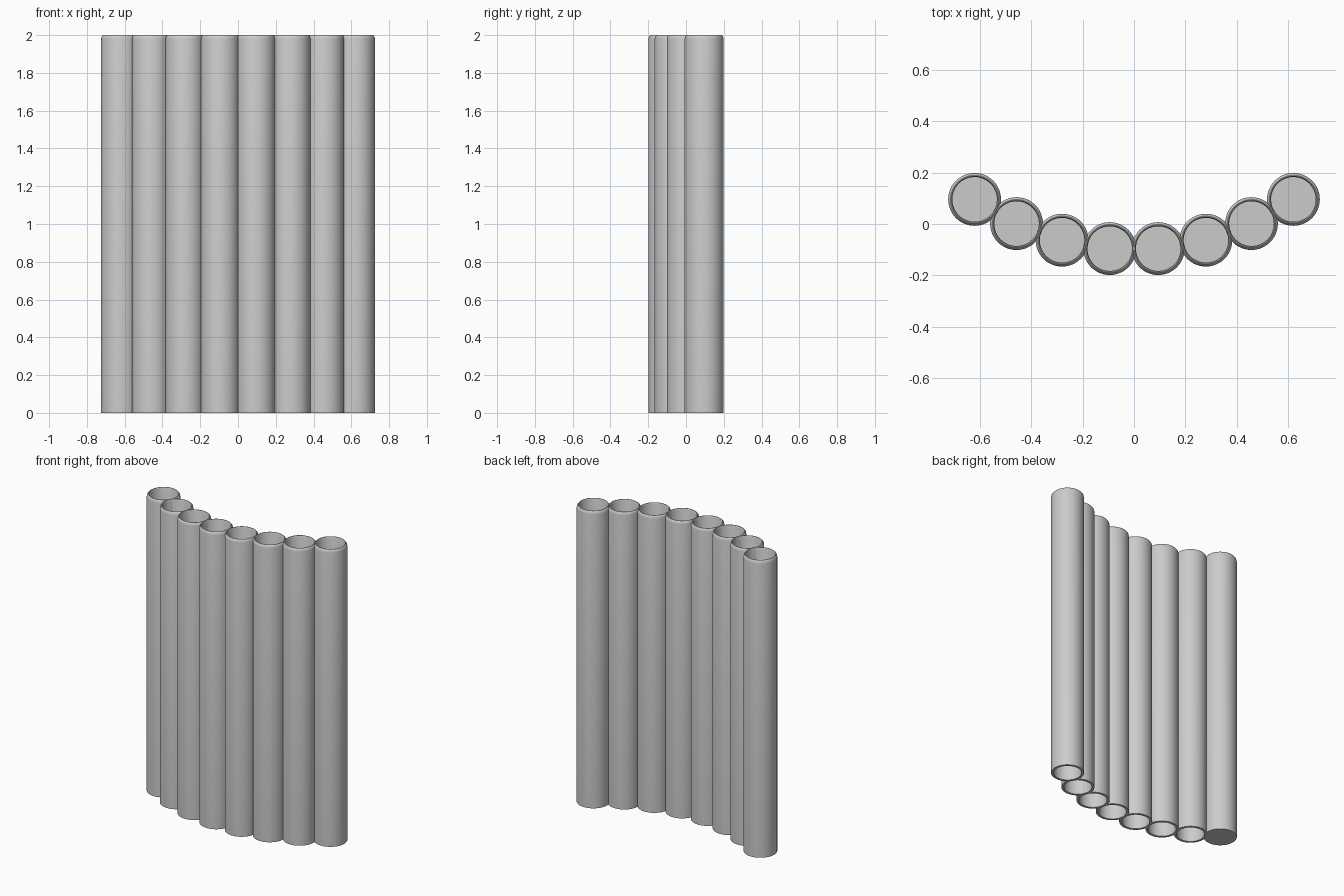
import bpy, bmesh, math

cube = bpy.data.objects.get("Cube")
if cube:
    bpy.data.objects.remove(cube, do_unlink=True)

grey = bpy.data.materials.new("plain_grey")
grey.use_nodes = True
colour = (0.6, 0.6, 0.6, 1)
grey.diffuse_color = colour
grey.node_tree.nodes["Principled BSDF"].inputs["Base Color"].default_value = colour

HEIGHT = 2.0
OUTER, INNER = 0.103, 0.087
ARC, STEP = 1.084, 10          # arc radius and degrees between pipes
SEGMENTS = 48
# sounding length of each pipe, as a share of the longest
LENGTHS = [1, 8/9, 4/5, 3/4, 2/3, 3/5, 8/15, 1/2]


def lathe(name, profile, location):
    """Spin a radius/height profile about the vertical axis."""
    bm = bmesh.new()
    verts = [bm.verts.new((r, 0, z)) for r, z in profile]
    edges = [bm.edges.new(pair) for pair in zip(verts, verts[1:])]
    bmesh.ops.spin(bm, geom=verts + edges, cent=(0, 0, 0), axis=(0, 0, 1),
                   angle=math.tau, steps=SEGMENTS, use_duplicate=False)
    bmesh.ops.remove_doubles(bm, verts=bm.verts, dist=0.0001)
    bmesh.ops.recalc_face_normals(bm, faces=bm.faces)
    mesh = bpy.data.meshes.new(name)
    bm.to_mesh(mesh)
    bm.free()
    mesh.materials.append(grey)
    obj = bpy.data.objects.new(name, mesh)
    obj.location = location
    bpy.context.collection.objects.link(obj)
    bpy.ops.object.select_all(action="DESELECT")
    obj.select_set(True)
    bpy.context.view_layer.objects.active = obj
    bpy.ops.object.shade_smooth_by_angle(angle=math.radians(30))


# Row of pipes along an arc, each with a stop inside at its own depth
for i, length in enumerate(LENGTHS):
    a = math.radians((i - 3.5) * STEP)
    stop = HEIGHT * (1 - length)
    # bore, rounded rim and outer wall
    profile = [(0, stop + 0.02), (INNER, stop + 0.02), (INNER, HEIGHT - 0.01),
               (0.091, HEIGHT), (0.094, HEIGHT), (0.1, HEIGHT - 0.007),
               (OUTER, HEIGHT - 0.02), (OUTER, 0)]
    # open foot below the stop, except on the longest pipe
    if stop > 0:
        profile += [(INNER, 0), (INNER, stop)]
    profile.append((0, stop))
    y = ARC * (1 - math.cos(a)) - 0.1
    lathe(f"pipe_{i + 1}", profile, (ARC * math.sin(a), y, 0))
